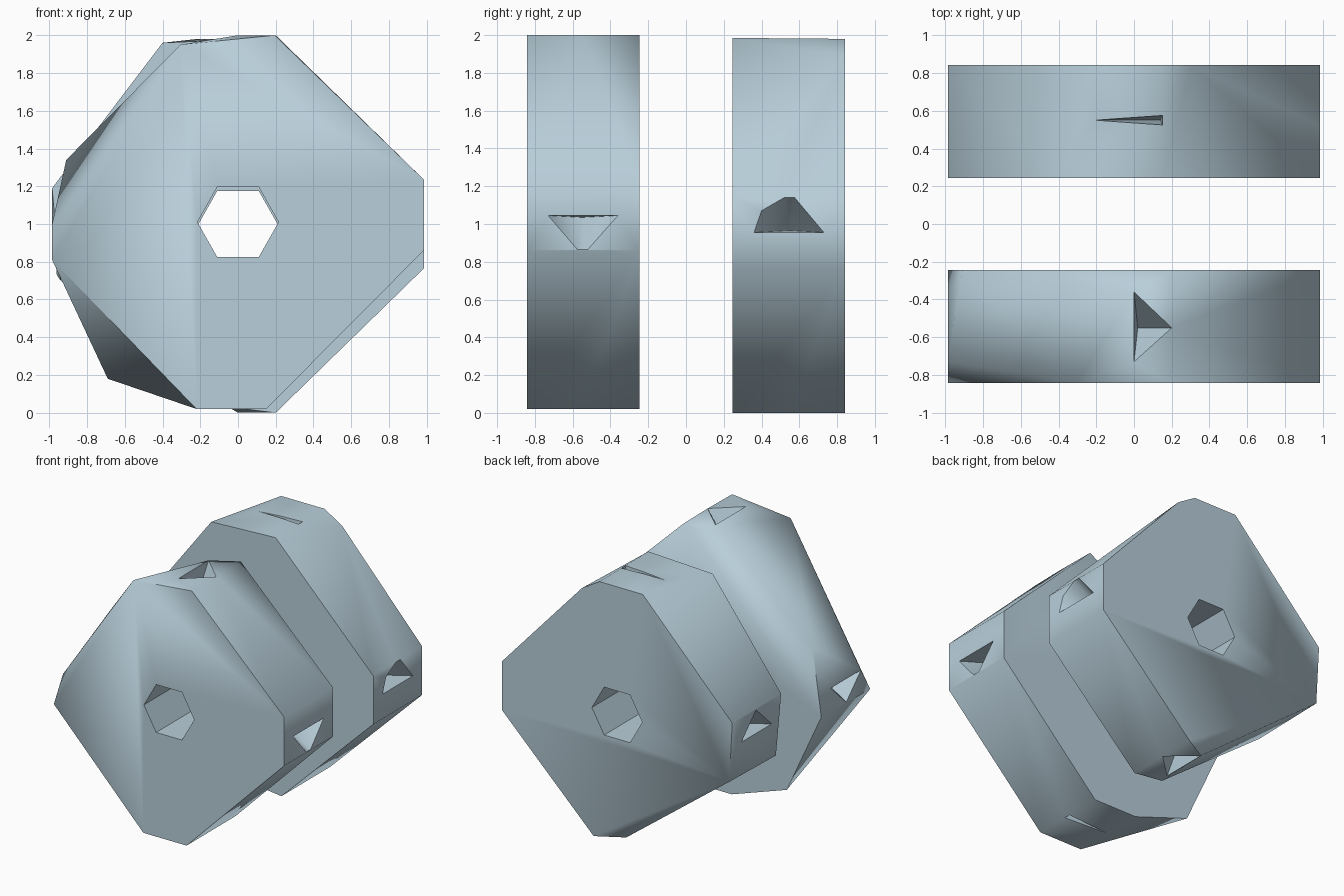
import bpy, bmesh, math
from mathutils import Vector

if "Cube" in bpy.data.objects:
    bpy.data.objects.remove(bpy.data.objects["Cube"])

steel = bpy.data.materials.new("pale_steel_blue")
steel.diffuse_color = (0.48, 0.62, 0.70, 1)
steel.use_nodes = True
steel.node_tree.nodes["Principled BSDF"].inputs["Base Color"].default_value = steel.diffuse_color


def hull(name, points):
    """Closed convex solid around the points, flat areas merged."""
    bm = bmesh.new()
    for p in points:
        bm.verts.new(p)
    res = bmesh.ops.convex_hull(bm, input=bm.verts[:])
    loose = {g for g in res["geom_interior"] + res["geom_unused"]
             if isinstance(g, bmesh.types.BMVert)}
    bmesh.ops.delete(bm, geom=list(loose), context='VERTS')
    bmesh.ops.dissolve_limit(bm, angle_limit=0.01, verts=bm.verts[:], edges=bm.edges[:])
    bmesh.ops.recalc_face_normals(bm, faces=bm.faces[:])
    mesh = bpy.data.meshes.new(name)
    bm.to_mesh(mesh)
    bm.free()
    mesh.materials.append(steel)
    obj = bpy.data.objects.new(name, mesh)
    bpy.context.collection.objects.link(obj)
    return obj


def pit(base, outward, apex):
    """Tapered pit cutter: base outline on the rim, apex inside."""
    out = Vector(outward) * 0.06
    pts = [Vector(p) for p in base]
    return hull("pit_cutter", pts + [p + out for p in pts] + [Vector(apex)])


def build_wheel(name, outer, inner, right_pit, s):
    """s = -1 front wheel; s = 1 back wheel, turned half round the x axis."""
    yz = lambda x, y, z: (x, s * y, 1 - s * (z - 1))   # front-wheel space to world
    top = [yz(0, .36, 2), yz(0, .73, 2), yz(.2, .55, 2)]
    left = [yz(-.985, .36, 1), yz(-.985, .73, 1), yz(-.985, .55, .82)]
    slot = [yz(-.21, .55, .02), yz(.15, .575, .02), yz(.15, .525, .02)]
    right = [yz(.985, y, z) for y, z in right_pit]

    # wheel body
    body = hull(name, [(x, s * .842, z) for x, z in outer]
                + [(x, s * .245, z) for x, z in inner] + top + left[:2])

    # hexagonal axle hole and the four rim pits
    hexagon = [(-.215, 1.01), (-.11, 1.195), (.11, 1.195),
               (.215, 1.01), (.11, .825), (-.11, .825)]
    cutters = [
        hull("axle_cutter", [yz(x, y, z) for x, z in hexagon for y in (.1, 1)]),
        pit(top, (0, 0, -s), yz(.02, .55, 1.75)),
        pit(slot, (0, 0, s), yz(.14, .55, .27)),
        pit(left, (-1, 0, 0), yz(-.73, .55, .99)),
        pit(right, (1, 0, 0), yz(.73, .55, 1.035)),
    ]
    bpy.ops.object.select_all(action='DESELECT')
    bpy.context.view_layer.objects.active = body
    body.select_set(True)
    for c in cutters:
        c.hide_render = True
        m = body.modifiers.new("cut", 'BOOLEAN')
        m.operation, m.solver, m.object = 'DIFFERENCE', 'EXACT', c
        bpy.ops.object.modifier_apply(modifier=m.name)
        bpy.data.objects.remove(c)
    bpy.ops.object.shade_smooth_by_angle(angle=math.radians(50))
    return body


build_wheel(
    "front_wheel",
    outer=[(-.985, .81), (-.305, 1.95), (.195, 2), (.985, 1.235),
           (.985, .86), (.15, .02), (-.22, .02)],
    inner=[(-.985, .82), (-.91, 1.34), (.195, 2), (.985, 1.235),
           (.985, .86), (.15, .02), (-.22, .02), (-.69, .18)],
    right_pit=[(.73, 1.045), (.36, 1.045), (.52, .865), (.575, .865)], s=-1)

build_wheel(
    "back_wheel",
    outer=[(.985, 1.14), (.985, .765), (.2, 0), (-.96, .73), (-.985, 1.19),
           (-.22, 1.98), (.15, 1.98), (.30, 1.89)],
    inner=[(.985, 1.14), (.985, .765), (.2, 0), (-.05, .03), (-.94, .70),
           (-.985, 1.19), (-.40, 1.96), (.15, 1.985)],
    right_pit=[(.73, 1.045), (.36, 1.045), (.40, .93), (.52, .86), (.575, .86)], s=1)
